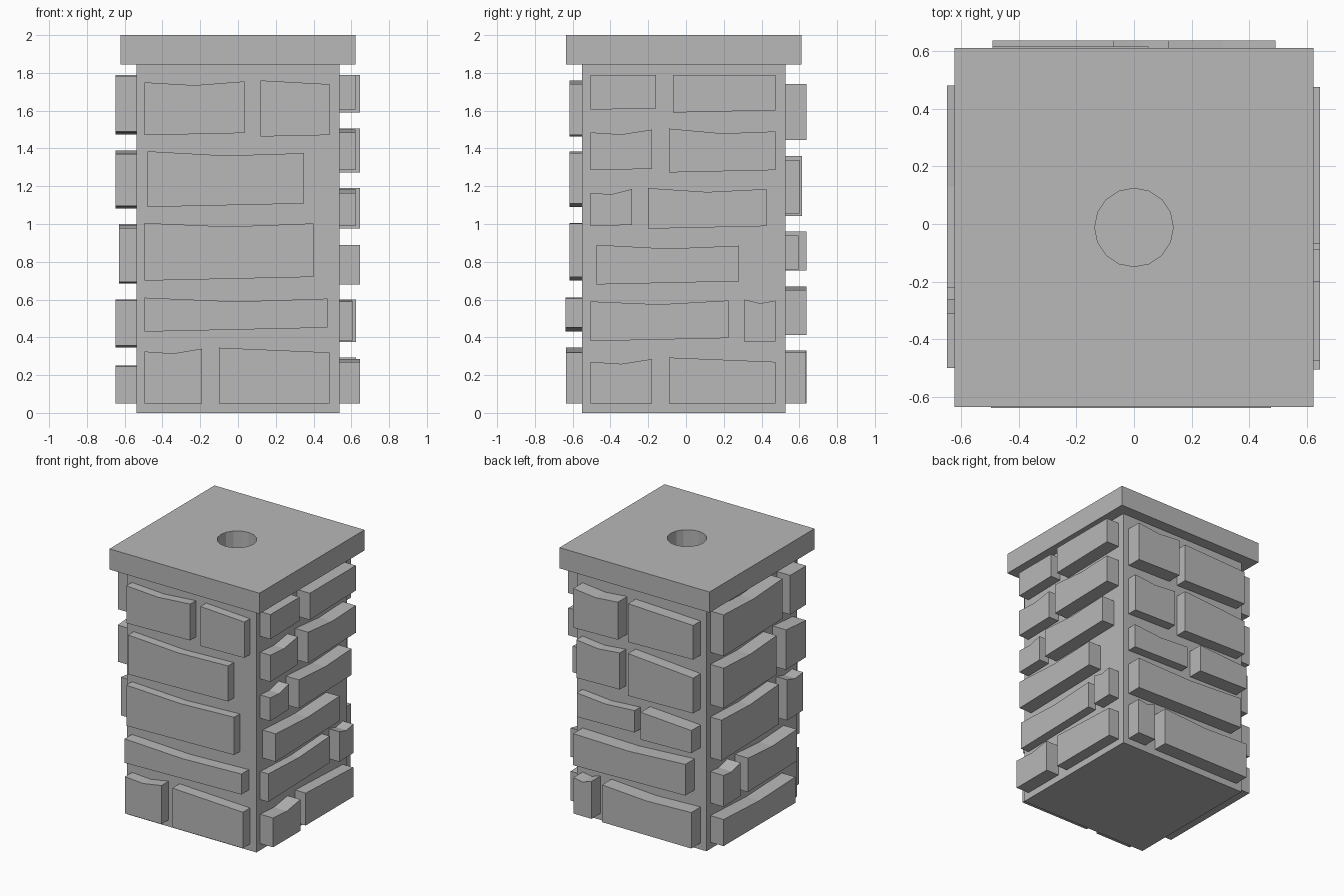
import bpy
import bmesh
from math import pi
from mathutils import Matrix, Vector

default_cube = bpy.data.objects.get("Cube")
if default_cube:
    bpy.data.objects.remove(default_cube, do_unlink=True)

# One plain stone colour
stone = bpy.data.materials.new("stone_grey")
stone.use_nodes = True
stone_colour = (0.48, 0.48, 0.48, 1)
stone.diffuse_color = stone_colour
stone.node_tree.nodes["Principled BSDF"].inputs["Base Color"].default_value = stone_colour


def make_object(name, bm):
    """Turn a bmesh into a named, coloured object."""
    bmesh.ops.recalc_face_normals(bm, faces=bm.faces)
    mesh = bpy.data.meshes.new(name)
    bm.to_mesh(mesh)
    bm.free()
    mesh.materials.append(stone)
    obj = bpy.data.objects.new(name, mesh)
    bpy.context.collection.objects.link(obj)
    return obj


def make_block(name, width, bottom, top):
    """Square block standing on the chimney axis."""
    bm = bmesh.new()
    bmesh.ops.create_cube(bm, size=1)
    bmesh.ops.scale(bm, vec=(width, width, top - bottom), verts=bm.verts)
    bmesh.ops.translate(bm, vec=(0, axis_y, (bottom + top) / 2), verts=bm.verts)
    return make_object(name, bm)


def make_brick(name, turn, left, right, base, top_left, top_right, depth):
    """Extrude a hand-cut brick outline outward from one wall."""
    width = right - left
    on_ground_row = base < 0.1
    base_right = base if on_ground_row else base + 0.022 * width
    sags = top_left != top_right and top_right - top_left > -0.018
    top_middle = (top_left + top_right) / 2 - (0.018 if sags else 0)
    outline = [(left, base), (right, base_right), (right, top_right),
               ((left + right) / 2, top_middle), (left, top_left)]
    bm = bmesh.new()
    face = bm.faces.new([bm.verts.new((u, -0.5, z)) for u, z in outline])
    extruded = bmesh.ops.extrude_face_region(bm, geom=[face], use_keep_orig=True)
    moved = [v for v in extruded["geom"] if isinstance(v, bmesh.types.BMVert)]
    bmesh.ops.translate(bm, vec=Vector((0, 0.5 - depth, 0)), verts=moved)
    bmesh.ops.rotate(bm, matrix=Matrix.Rotation(turn, 3, "Z"), verts=bm.verts)
    return make_object(name, bm)


# Main shaft and overhanging cap
axis_y = -0.012
shaft = make_block("chimney_shaft", 1.076, 0, 1.86)
cap = make_block("chimney_cap", 1.245, 1.845, 2)

# Round flue sunk through the cap into the shaft
bm = bmesh.new()
bmesh.ops.create_cone(bm, cap_ends=True, segments=16, radius1=0.136,
                      radius2=0.136, depth=1)
bmesh.ops.translate(bm, vec=(0, axis_y, 2.1), verts=bm.verts)
flue = make_object("flue_cutter", bm)
flue.hide_render = True
for part in (shaft, cap):
    cut = part.modifiers.new("flue_cut", "BOOLEAN")
    cut.operation = "DIFFERENCE"
    cut.solver = "EXACT"
    cut.object = flue
    bpy.context.view_layer.objects.active = part
    bpy.ops.object.modifier_apply(modifier=cut.name)
bpy.data.objects.remove(flue, do_unlink=True)

# Bricks on each wall, seen from outside:
# left, right, base, top at left, top at right, outward reach
front_bricks = [
    (-.495, .035, 1.47, 1.75, 1.755, .617),
    (.12, .485, 1.463, 1.76, 1.74, .617),
    (-.48, .35, 1.09, 1.385, 1.375, .617),
    (-.495, .4, .7, 1.005, 1.003, .617),
    (-.495, .475, .43, .61, .605, .638),
    (-.495, -.19, .05, .325, .34, .635),
    (-.1, .485, .05, .345, .32, .635),
]
left_bricks = [
    (-.505, -.16, 1.605, 1.79, 1.79, .623),
    (-.07, .475, 1.59, 1.79, 1.79, .645),
    (-.505, -.18, 1.285, 1.485, 1.5, .623),
    (-.09, .475, 1.273, 1.505, 1.49, .645),
    (-.505, -.285, .99, 1.165, 1.185, .621),
    (-.2, .425, .975, 1.19, 1.185, .645),
    (-.475, .28, .68, .89, .885, .645),
    (-.505, .225, .38, .59, .595, .605),
    (.31, .475, .375, .6, .595, .625),
    (-.505, -.18, .05, .27, .285, .645),
    (-.09, .475, .05, .293, .27, .625),
]
back_bricks = [
    (-.49, -.12, 1.445, 1.74, 1.735, .637),
    (-.05, .49, 1.447, 1.735, 1.715, .616),
    (-.49, -.13, 1.055, 1.34, 1.337, .6),
    (-.05, .49, 1.043, 1.36, 1.32, .615),
    (-.49, -.01, .76, .94, .935, .595),
    (.07, .49, .755, .96, .935, .637),
    (-.49, .44, .413, .65, .668, .637),
    (-.49, -.34, .05, .32, .33, .635),
    (-.25, .49, .05, .33, .32, .637),
]
right_bricks = [
    (-.48, .22, 1.475, 1.785, 1.79, .648),
    (.31, .5, 1.485, 1.78, 1.78, .648),
    (-.48, .15, 1.083, 1.385, 1.39, .648),
    (.26, .5, 1.09, 1.39, 1.37, .648),
    (-.48, .2, .685, .99, 1, .63),
    (.3, .49, .69, .995, .98, .63),
    (-.48, -.28, .345, .58, .6, .648),
    (-.19, .39, .345, .6, .595, .648),
    (-.48, .37, .05, .25, .245, .648),
]
walls = {"front": front_bricks, "left": left_bricks,
         "back": back_bricks, "right": right_bricks}
for quarter, (wall, bricks) in enumerate(walls.items()):
    for index, brick in enumerate(bricks):
        make_brick(f"{wall}_brick_{index + 1}", quarter * pi / 2, *brick)
